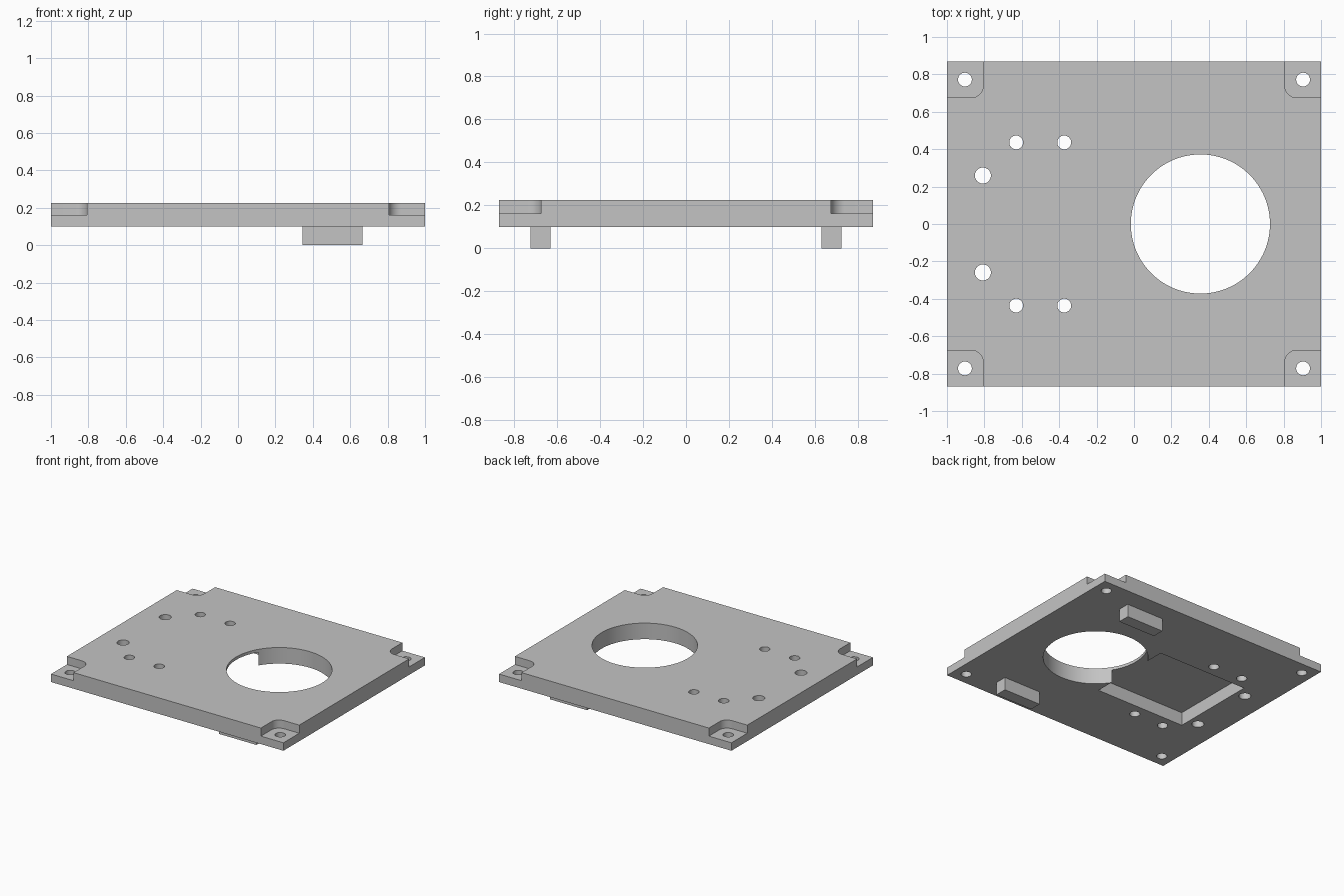
import bpy
import bmesh
from math import radians, cos, sin, pi

if "Cube" in bpy.data.objects:
    bpy.data.objects.remove(bpy.data.objects["Cube"], do_unlink=True)

grey = bpy.data.materials.new("light grey")
grey.use_nodes = True
colour = (0.55, 0.55, 0.55, 1)
grey.diffuse_color = colour
grey.node_tree.nodes["Principled BSDF"].inputs["Base Color"].default_value = colour

BASE, TOP = 0.10, 0.225      # plate underside and upper face
HALF_X, HALF_Y = 1.0, 0.87


def prism(name, outline, z0, z1):
    """Extrude a flat outline from z0 to z1."""
    bm = bmesh.new()
    face = bm.faces.new([bm.verts.new((x, y, z0)) for x, y in outline])
    up = bmesh.ops.extrude_face_region(bm, geom=[face])["geom"]
    bmesh.ops.translate(bm, vec=(0, 0, z1 - z0),
                        verts=[v for v in up if isinstance(v, bmesh.types.BMVert)])
    bmesh.ops.recalc_face_normals(bm, faces=bm.faces)
    mesh = bpy.data.meshes.new(name)
    bm.to_mesh(mesh)
    bm.free()
    mesh.materials.append(grey)
    obj = bpy.data.objects.new(name, mesh)
    bpy.context.collection.objects.link(obj)
    return obj


def rectangle(x0, x1, y0, y1):
    return [(x0, y0), (x1, y0), (x1, y1), (x0, y1)]


def circle(x, y, r, n):
    return [(x + r * cos(2 * pi * i / n), y + r * sin(2 * pi * i / n)) for i in range(n)]


def corner_outline(sx, sy, x=0.806, y=0.675, r=0.065, n=10):
    """Rectangle past the plate corner with a rounded inner corner."""
    far = 1.1
    arc = [(x + r - r * cos(a), y + r - r * sin(a))
           for a in (pi / 2 * i / n for i in range(n + 1))]
    return [(sx * px, sy * py) for px, py in [(x, far)] + arc + [(far, y), (far, far)]]


# Plate
plate = prism("plate", rectangle(-HALF_X, HALF_X, -HALF_Y, HALF_Y), BASE, TOP)

# Cutters: underside pocket, large opening, corner steps and screw holes
cutters = [
    prism("pocket_cutter", rectangle(-0.73, 0.04, -0.343, 0.343), 0, 0.202),
    prism("opening_cutter", circle(0.355, 0, 0.372, 96), 0, 0.4),
]
for sy in (-1, 1):
    for sx in (-1, 1):
        cutters.append(prism("corner_cutter", corner_outline(sx, sy), 0.162, 0.4))
        cutters.append(prism("corner_hole_cutter", circle(sx * 0.904, sy * 0.772, 0.037, 32), 0, 0.4))
    for x, y, r in ((-0.63, 0.436, 0.037), (-0.373, 0.436, 0.037), (-0.808, 0.259, 0.043)):
        cutters.append(prism("screw_hole_cutter", circle(x, sy * y, r, 32), 0, 0.4))

for cutter in cutters:
    cutter.hide_render = True
    mod = plate.modifiers.new("cut", "BOOLEAN")
    mod.operation = "DIFFERENCE"
    mod.solver = "EXACT"
    mod.object = cutter

# Apply the cuts and drop the cutters
bpy.context.view_layer.update()
cut_mesh = bpy.data.meshes.new_from_object(
    plate.evaluated_get(bpy.context.evaluated_depsgraph_get()))
plate.modifiers.clear()
plate.data = cut_mesh
for cutter in cutters:
    bpy.data.objects.remove(cutter, do_unlink=True)

# Locating blocks under the plate
for side, sy in (("front", -1), ("back", 1)):
    y0, y1 = sorted((sy * 0.63, sy * 0.724))
    prism(side + "_locating_block", rectangle(0.345, 0.665, y0, y1), 0, BASE)

# Smooth the round walls, keep the edges sharp
bpy.ops.object.select_all(action="DESELECT")
plate.select_set(True)
bpy.context.view_layer.objects.active = plate
bpy.ops.object.shade_smooth_by_angle(angle=radians(30))
